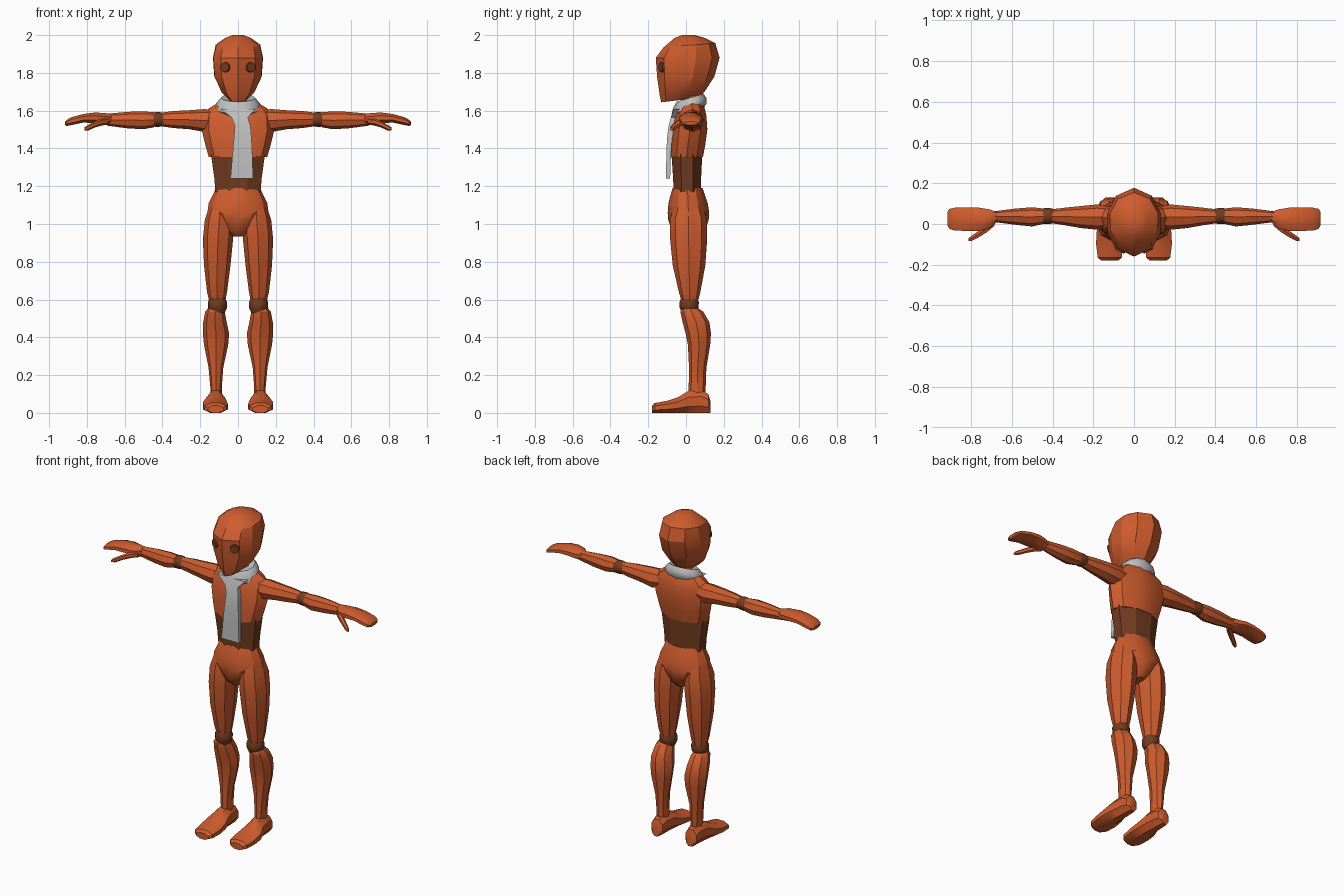
import bpy, bmesh, math
from mathutils import Matrix

cube = bpy.data.objects.get("Cube")
if cube:
    bpy.data.objects.remove(cube, do_unlink=True)


def material(name, rgb):
    m = bpy.data.materials.new(name)
    m.use_nodes = True
    m.diffuse_color = (*rgb, 1)
    bsdf = next(n for n in m.node_tree.nodes if n.type == 'BSDF_PRINCIPLED')
    bsdf.inputs["Base Color"].default_value = (*rgb, 1)
    return m


ORANGE = material("burnt orange", (0.62, 0.107, 0.027))
BROWN = material("dark brown", (0.17, 0.045, 0.014))
GREY = material("scarf grey", (0.52, 0.52, 0.52))


def finish(name, bm, mat, mirror=False, angle=30):
    """Turn a bmesh into a shaded, coloured object, optionally mirrored in x."""
    bmesh.ops.recalc_face_normals(bm, faces=bm.faces)
    me = bpy.data.meshes.new(name)
    bm.to_mesh(me)
    bm.free()
    me.materials.append(mat)
    ob = bpy.data.objects.new(name, me)
    bpy.context.collection.objects.link(ob)
    bpy.ops.object.select_all(action='DESELECT')
    ob.select_set(True)
    bpy.context.view_layer.objects.active = ob
    bpy.ops.object.shade_smooth_by_angle(angle=math.radians(angle))
    if mirror:
        mod = ob.modifiers.new("mirror", 'MIRROR')
        mod.use_mirror_merge = False
    return ob


def loft(name, axis, rings, mat, n=8, flat=False, angles=None, mirror=False, smooth=30):
    """Skin rings (position, a0, a1, b0, b1[, tilt]) along an axis.
    a, b are the other two axes in order; flat puts a side, not a corner, on each bound."""
    if angles is None:
        angles = [360 / n * (k + (0.5 if flat else 0)) for k in range(n)]
    grow = 1 / math.cos(math.pi / n) if flat else 1
    bm = bmesh.new()
    loops = []
    for t, a0, a1, b0, b1, *tilt in rings:
        loop = []
        for d in angles:
            th = math.radians(d)
            a = (a0 + a1) / 2 + (a1 - a0) / 2 * grow * math.sin(th)
            b = (b0 + b1) / 2 - (b1 - b0) / 2 * grow * math.cos(th)
            p = t + (tilt[0] * b if tilt else 0)
            loop.append(bm.verts.new({'x': (p, a, b), 'y': (a, p, b), 'z': (a, b, p)}[axis]))
        loops.append(loop)
    m = len(angles)
    for lo, hi in zip(loops, loops[1:]):
        for i in range(m):
            j = (i + 1) % m
            bm.faces.new((lo[i], lo[j], hi[j], hi[i]))
    bm.faces.new(loops[0])
    bm.faces.new(loops[-1])
    return finish(name, bm, mat, mirror, smooth)


# Head: ridge down the face, flat cheeks, rounder back
loft("head", 'z', [
    (1.660, -.045, .045, -.132, .075, .12), (1.70, -.09, .09, -.140, .105, .10),
    (1.78, -.130, .130, -.153, .150), (1.88, -.137, .137, -.160, .178),
    (1.945, -.122, .122, -.118, .155, .08), (1.985, -.070, .070, -.060, .10),
    (2.0, -.030, .030, -.020, .045)],
    ORANGE, angles=[0, 42, 72, 105, 140, 180, 220, 255, 288, 318], smooth=25)

# Eyes: shallow discs lying on the angled cheeks
bm = bmesh.new()
bmesh.ops.create_cone(bm, cap_ends=True, segments=16, radius1=.029, radius2=.025, depth=.02,
                      matrix=Matrix.Translation((.066, -.126, 1.83))
                      @ Matrix.Rotation(math.radians(26), 4, 'Z')
                      @ Matrix.Rotation(math.radians(90), 4, 'X'))
finish("eyes", bm, BROWN, mirror=True)

# Torso
loft("neck", 'z', [(1.58, -.06, .06, -.02, .08), (1.70, -.05, .05, -.02, .07)], ORANGE)
loft("chest", 'z', [
    (1.355, -.147, .147, -.083, .090), (1.42, -.165, .165, -.080, .102),
    (1.50, -.183, .183, -.072, .113), (1.57, -.178, .178, -.055, .108),
    (1.61, -.150, .150, -.038, .100), (1.645, -.095, .095, -.025, .085)],
    ORANGE, n=10, flat=True)
loft("waist", 'z', [
    (1.17, -.120, .120, -.066, .080), (1.24, -.125, .125, -.068, .080),
    (1.37, -.143, .143, -.077, .086)], BROWN, flat=True)
loft("pelvis", 'z', [
    (.935, -.030, .030, -.045, .070), (.965, -.075, .075, -.075, .098),
    (1.02, -.120, .120, -.094, .120), (1.06, -.162, .162, -.097, .123),
    (1.11, -.155, .155, -.093, .115), (1.16, -.130, .130, -.080, .098),
    (1.19, -.118, .118, -.070, .088)], ORANGE, n=12)

# Scarf: collar roll, lower at the front, and a hanging end
loft("scarf_collar", 'z', [
    (1.585, -.095, .095, -.062, .095, .3), (1.605, -.118, .118, -.076, .108, .3),
    (1.635, -.115, .115, -.068, .108, .3), (1.662, -.090, .090, -.050, .092, .3),
    (1.655, -.065, .065, -.030, .070, .3)], GREY, n=12, smooth=40)
loft("scarf_tail", 'z', [
    (1.24, -.040, .080, -.106, -.084), (1.36, -.030, .076, -.104, -.080),
    (1.45, -.022, .072, -.101, -.074), (1.52, -.017, .066, -.092, -.060),
    (1.565, -.035, .052, -.080, -.040), (1.61, -.095, .095, -.066, -.010)],
    GREY, n=4, flat=True)

# Legs
loft("thighs", 'z', [
    (.598, .066, .154, -.026, .066), (.64, .058, .164, -.038, .076),
    (.78, .040, .180, -.070, .102), (.92, .026, .186, -.084, .112),
    (1.02, .022, .176, -.086, .112), (1.10, .040, .150, -.060, .085)],
    ORANGE, mirror=True)
loft("knees", 'z', [
    (.53, .070, .146, -.020, .054), (.555, .059, .158, -.033, .066),
    (.585, .058, .160, -.035, .068), (.612, .070, .148, -.024, .056)],
    BROWN, n=12, mirror=True, smooth=40)
loft("shins", 'z', [
    (.07, .083, .148, .012, .105), (.13, .086, .146, .014, .104),
    (.24, .078, .156, .016, .108), (.36, .052, .180, .010, .128),
    (.42, .047, .186, -.002, .132), (.48, .060, .184, -.018, .124),
    (.535, .070, .174, -.030, .092), (.553, .078, .160, -.024, .066)],
    ORANGE, mirror=True)
loft("feet", 'y', [
    (-.180, .078, .160, 0, .038), (-.165, .060, .178, 0, .052),
    (-.10, .053, .186, 0, .064), (-.04, .058, .184, 0, .084),
    (.015, .070, .166, 0, .118), (.08, .076, .158, 0, .122),
    (.118, .080, .154, 0, .100), (.130, .092, .142, 0, .060)],
    ORANGE, flat=True, mirror=True)

# Arms
loft("upper_arms", 'x', [
    (.12, -.020, .085, 1.50, 1.605), (.18, -.028, .096, 1.488, 1.608),
    (.26, -.020, .088, 1.502, 1.602), (.34, -.006, .080, 1.508, 1.598),
    (.405, .004, .072, 1.517, 1.590)], ORANGE, mirror=True)
loft("elbows", 'x', [
    (.395, .004, .074, 1.520, 1.586), (.412, .000, .078, 1.515, 1.592),
    (.438, .000, .078, 1.514, 1.592), (.455, .004, .074, 1.520, 1.586)],
    BROWN, n=12, mirror=True, smooth=40)
loft("forearms", 'x', [
    (.445, .000, .076, 1.512, 1.592), (.50, -.012, .082, 1.502, 1.596),
    (.58, -.004, .076, 1.506, 1.594), (.69, .010, .062, 1.520, 1.584)],
    ORANGE, mirror=True)
loft("hands", 'x', [
    (.67, .012, .058, 1.526, 1.582), (.71, -.022, .072, 1.526, 1.588),
    (.76, -.034, .080, 1.534, 1.590), (.82, -.034, .080, 1.537, 1.582),
    (.88, -.032, .080, 1.524, 1.566), (.906, -.024, .074, 1.519, 1.552),
    (.915, -.008, .060, 1.524, 1.542)], ORANGE, flat=True, mirror=True)
loft("thumbs", 'x', [
    (.685, -.012, .030, 1.526, 1.562), (.72, -.042, .005, 1.522, 1.560),
    (.755, -.064, -.026, 1.512, 1.545), (.795, -.084, -.054, 1.494, 1.524),
    (.812, -.086, -.068, 1.494, 1.512)], ORANGE, n=6, mirror=True)
